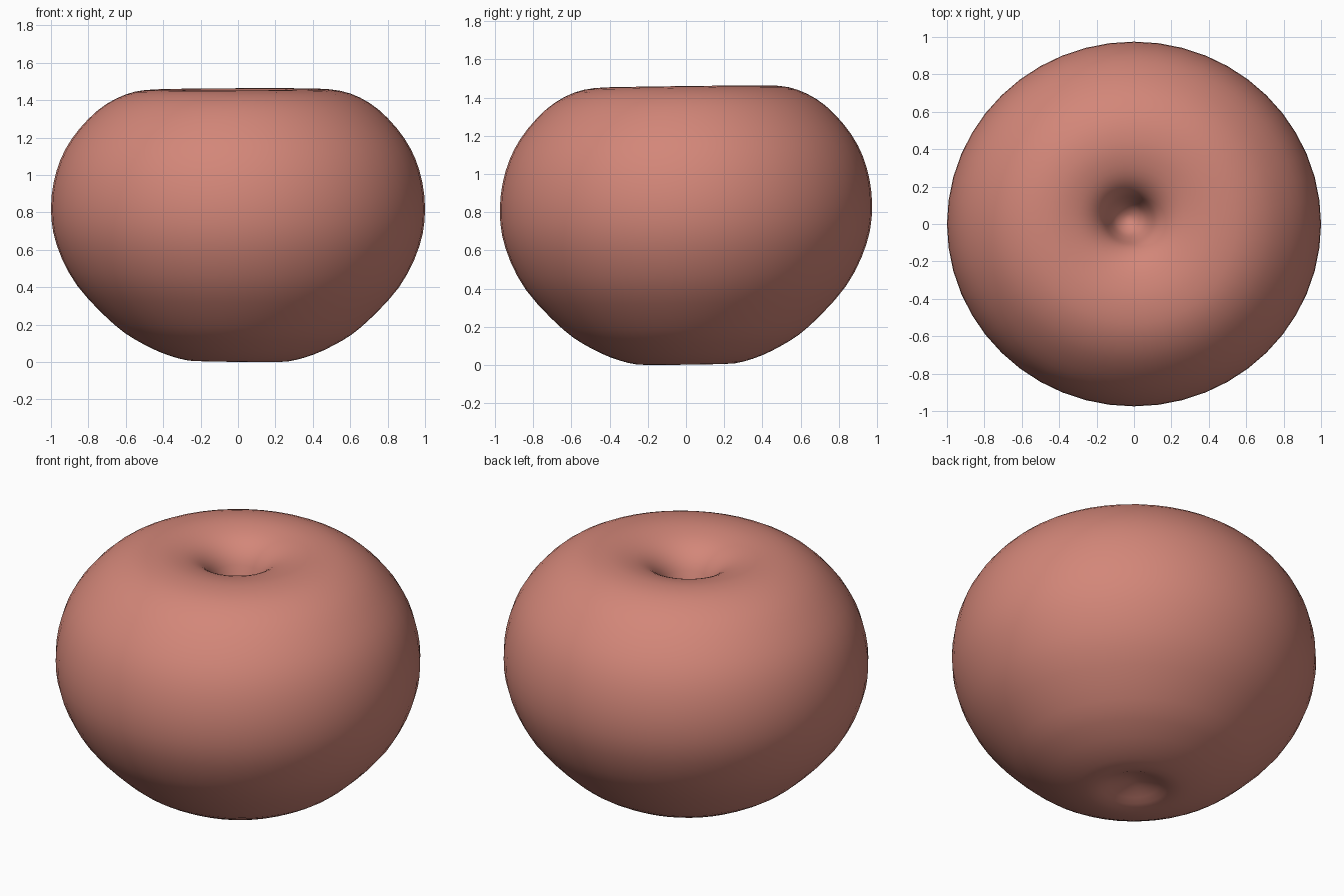
import bpy, bmesh, math
from mathutils import Vector

cube = bpy.data.objects.get("Cube")
if cube:
    bpy.data.objects.remove(cube, do_unlink=True)

# Fruit skin colour
skin = bpy.data.materials.new("salmon_skin")
skin.use_nodes = True
colour = (0.65, 0.24, 0.19, 1)
skin.diffuse_color = colour
bsdf = skin.node_tree.nodes["Principled BSDF"]
bsdf.inputs["Base Color"].default_value = colour
bsdf.inputs["Roughness"].default_value = 0.6

# Half outline (radius, height), from the base dimple to the stem hollow
OUTLINE = [(0, .07), (.1, .05), (.22, .01), (.36, .035), (.51, .1), (.66, .2),
           (.86, .41), (.97, .63), (1, .83), (.97, 1.03), (.89, 1.2),
           (.75, 1.355), (.6, 1.44), (.45, 1.465), (.32, 1.45), (.22, 1.41),
           (.15, 1.34), (.11, 1.24), (.07, 1.16), (0, 1.12)]
SEGMENTS = 48
STEPS = 3


def smooth_path(points):
    """Catmull-Rom curve through the outline, mirrored past the axis."""
    p = [Vector(q) for q in points]
    mirror = lambda q: Vector((-q.x, q.y))
    p = [mirror(p[1])] + p + [mirror(p[-2])]
    path = []
    for a, b, c, d in zip(p, p[1:], p[2:], p[3:]):
        for i in range(STEPS):
            t = i / STEPS
            path.append(b + (c - a) * t / 2
                        + (2 * a - 5 * b + 4 * c - d) * t ** 2 / 2
                        + (3 * b - a - 3 * c + d) * t ** 3 / 2)
    return path + [p[-2]]


# Fruit body: spin the outline around the upright axis
bm = bmesh.new()
verts = [bm.verts.new((q.x, 0, q.y)) for q in smooth_path(OUTLINE)]
edges = [bm.edges.new(pair) for pair in zip(verts, verts[1:])]
bmesh.ops.spin(bm, geom=verts + edges, cent=(0, 0, 0), axis=(0, 0, 1),
               angle=math.tau, steps=SEGMENTS, use_duplicate=False)
bmesh.ops.remove_doubles(bm, verts=bm.verts, dist=0.0005)
bmesh.ops.recalc_face_normals(bm, faces=bm.faces)

# Slightly uneven growth: narrower in depth, gently tilted, hollow off centre
for v in bm.verts:
    x, y, z = v.co
    near_axis = max(0, 1 - math.hypot(x, y) / 0.6)
    v.co.z += 0.012 * y - 0.01 * x * (1 - z)
    v.co.y *= 0.975
    if z > 1:
        v.co.x -= 0.03 * near_axis
        v.co.y += 0.03 * near_axis
base = min(v.co.z for v in bm.verts)
bmesh.ops.translate(bm, verts=bm.verts, vec=(0, 0, -base))

mesh = bpy.data.meshes.new("fruit_body")
bm.to_mesh(mesh)
bm.free()
mesh.materials.append(skin)
for face in mesh.polygons:
    face.use_smooth = True
body = bpy.data.objects.new("fruit_body", mesh)
bpy.context.collection.objects.link(body)
